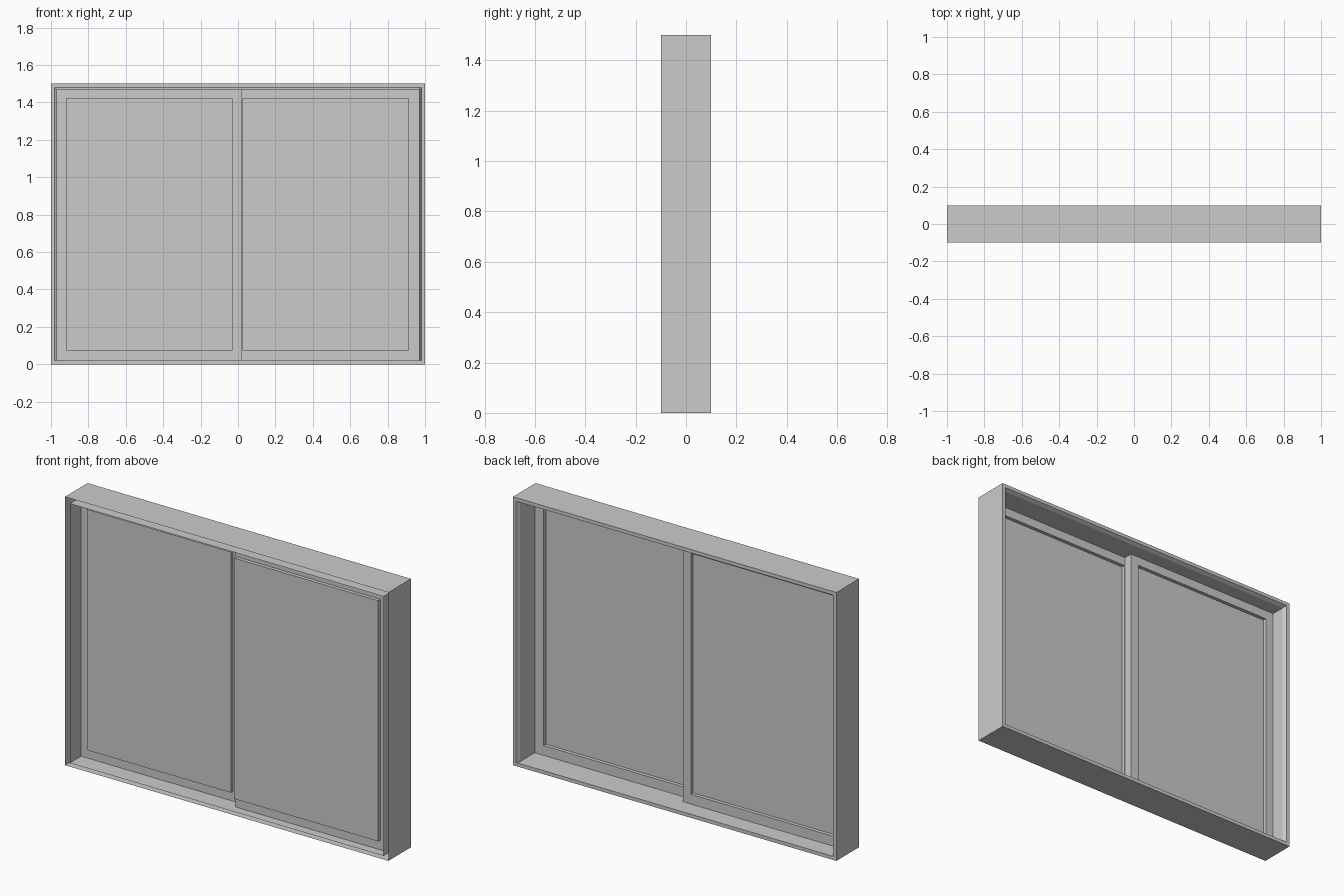
import bpy

cube = bpy.data.objects.get("Cube")
if cube:
    bpy.data.objects.remove(cube, do_unlink=True)

grey = bpy.data.materials.new("plain grey")
grey.use_nodes = True
colour = (0.6, 0.6, 0.6, 1)
grey.diffuse_color = colour
grey.node_tree.nodes["Principled BSDF"].inputs["Base Color"].default_value = colour


def rectangle(x0, x1, z0, z1, y):
    """Corners of an upright rectangle, anticlockwise from the front."""
    return [(x0, y, z0), (x1, y, z0), (x1, y, z1), (x0, y, z1)]


def loft(name, rings, cap=False):
    """Join successive rectangles with bands of flat faces."""
    verts = [v for ring in rings for v in ring]
    faces = []
    for r in range(len(rings) - 1):
        a, b = 4 * r, 4 * r + 4
        for i in range(4):
            j = (i + 1) % 4
            faces.append((a + i, a + j, b + j, b + i))
    if cap:
        last = len(verts) - 4
        faces.append(tuple(range(last, last + 4)))
    return add_mesh(name, verts, faces)


def add_mesh(name, verts, faces):
    mesh = bpy.data.meshes.new(name)
    mesh.from_pydata(verts, [], faces)
    mesh.materials.append(grey)
    obj = bpy.data.objects.new(name, mesh)
    bpy.context.collection.objects.link(obj)
    return obj


DEPTH = 0.1
SIDE, SILL, HEAD = 0.97, 0.02, 1.47
MEET = 0.02

# Outer casing, back flange and inner lining, open at the front
loft("window_frame", [
    rectangle(-1, 1, 0, 1.5, -DEPTH),
    rectangle(-1, 1, 0, 1.5, DEPTH),
    rectangle(-0.98, 0.98, SILL, 1.48, DEPTH),
    rectangle(-SIDE, SIDE, SILL, HEAD, 0.08),
    rectangle(-SIDE, SIDE, SILL, HEAD, -DEPTH),
])


# Sliding sashes, each with a pane standing forward of its border
def sash(name, x0, x1, pane0, pane1, y):
    loft(name, [
        rectangle(x0, x1, SILL, HEAD, y),
        rectangle(pane0, pane1, 0.075, 1.42, y),
        rectangle(pane0, pane1, 0.075, 1.42, y - 0.02),
    ], cap=True)


sash("right_sash", -SIDE, MEET, -0.92, -0.03, 0)
sash("left_sash", MEET, SIDE, 0.025, 0.915, -0.05)

# Upright strip closing the step between the sashes
add_mesh("meeting_strip",
         [(MEET, -0.05, SILL), (MEET, 0, SILL), (MEET, 0, HEAD), (MEET, -0.05, HEAD)],
         [(0, 1, 2, 3)])
